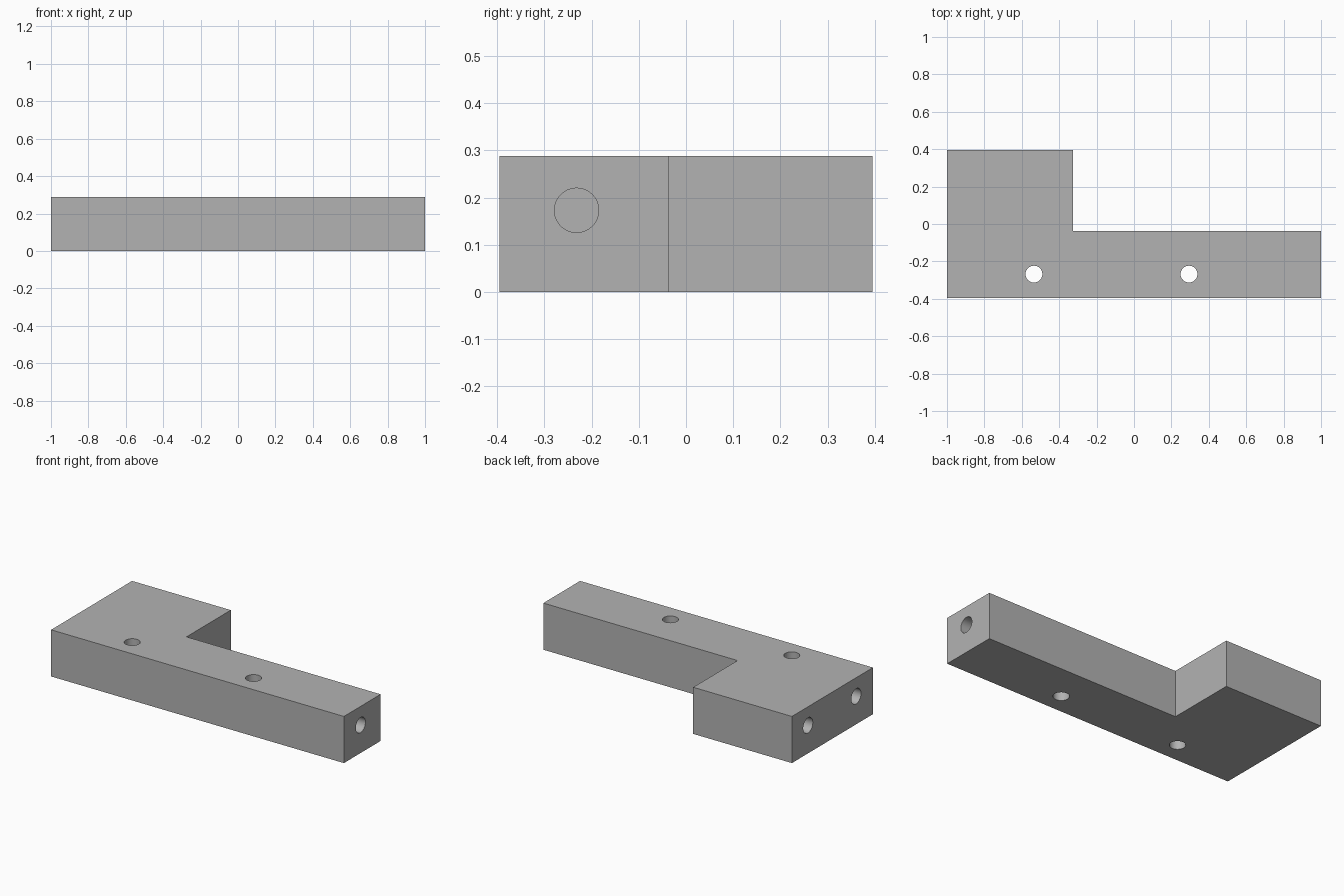
import bpy
import bmesh
from math import pi, radians
from mathutils import Matrix

default = bpy.data.objects.get("Cube")
if default:
    bpy.data.objects.remove(default, do_unlink=True)

HEIGHT = 0.288
HALF_Y = 0.395

# Plain grey material
grey = bpy.data.materials.new("plain_grey")
grey.use_nodes = True
colour = (0.45, 0.45, 0.45, 1)
grey.diffuse_color = colour
grey.node_tree.nodes["Principled BSDF"].inputs["Base Color"].default_value = colour


def add_object(name, bm):
    bmesh.ops.recalc_face_normals(bm, faces=bm.faces)
    mesh = bpy.data.meshes.new(name)
    bm.to_mesh(mesh)
    bm.free()
    mesh.materials.append(grey)
    obj = bpy.data.objects.new(name, mesh)
    bpy.context.collection.objects.link(obj)
    return obj


# L-shaped block, extruded from its outline
outline = [(-1, -HALF_Y), (1, -HALF_Y), (1, -0.037),
           (-0.326, -0.037), (-0.326, HALF_Y), (-1, HALF_Y)]
bm = bmesh.new()
base = bm.faces.new([bm.verts.new((x, y, 0)) for x, y in outline])
top = bmesh.ops.extrude_face_region(bm, geom=[base])["geom"]
bmesh.ops.translate(bm, vec=(0, 0, HEIGHT),
                    verts=[v for v in top if isinstance(v, bmesh.types.BMVert)])
block = add_object("l_shaped_block", bm)


def drill(name, centre, radius, length, sideways):
    """Cut a round hole centred on a point, along x or along z."""
    bm = bmesh.new()
    turn = Matrix.Rotation(pi / 2 if sideways else 0, 4, "Y")
    bmesh.ops.create_cone(bm, cap_ends=True, segments=48, radius1=radius,
                          radius2=radius, depth=length,
                          matrix=Matrix.Translation(centre) @ turn)
    cutter = add_object(name, bm)
    cutter.hide_render = True
    mod = block.modifiers.new(name, "BOOLEAN")
    mod.operation = "DIFFERENCE"
    mod.solver = "EXACT"
    mod.object = cutter
    bpy.context.view_layer.objects.active = block
    bpy.ops.object.modifier_apply(modifier=name)
    bpy.data.objects.remove(cutter, do_unlink=True)


# Vertical through holes
for i, x in enumerate((-0.535, 0.294)):
    drill(f"through_hole_{i}", (x, -0.268, HEIGHT / 2), 0.045, 1, False)

# Blind holes in the two ends, each 0.3 deep
for i, (x, y) in enumerate([(1, -0.232), (-1, -0.232), (-1, 0.238)]):
    drill(f"end_hole_{i}", (x, y, 0.173), 0.047, 0.6, True)

# Smooth hole walls with sharp rims
bpy.ops.object.select_all(action="DESELECT")
block.select_set(True)
bpy.context.view_layer.objects.active = block
bpy.ops.object.shade_smooth_by_angle(angle=radians(30))
